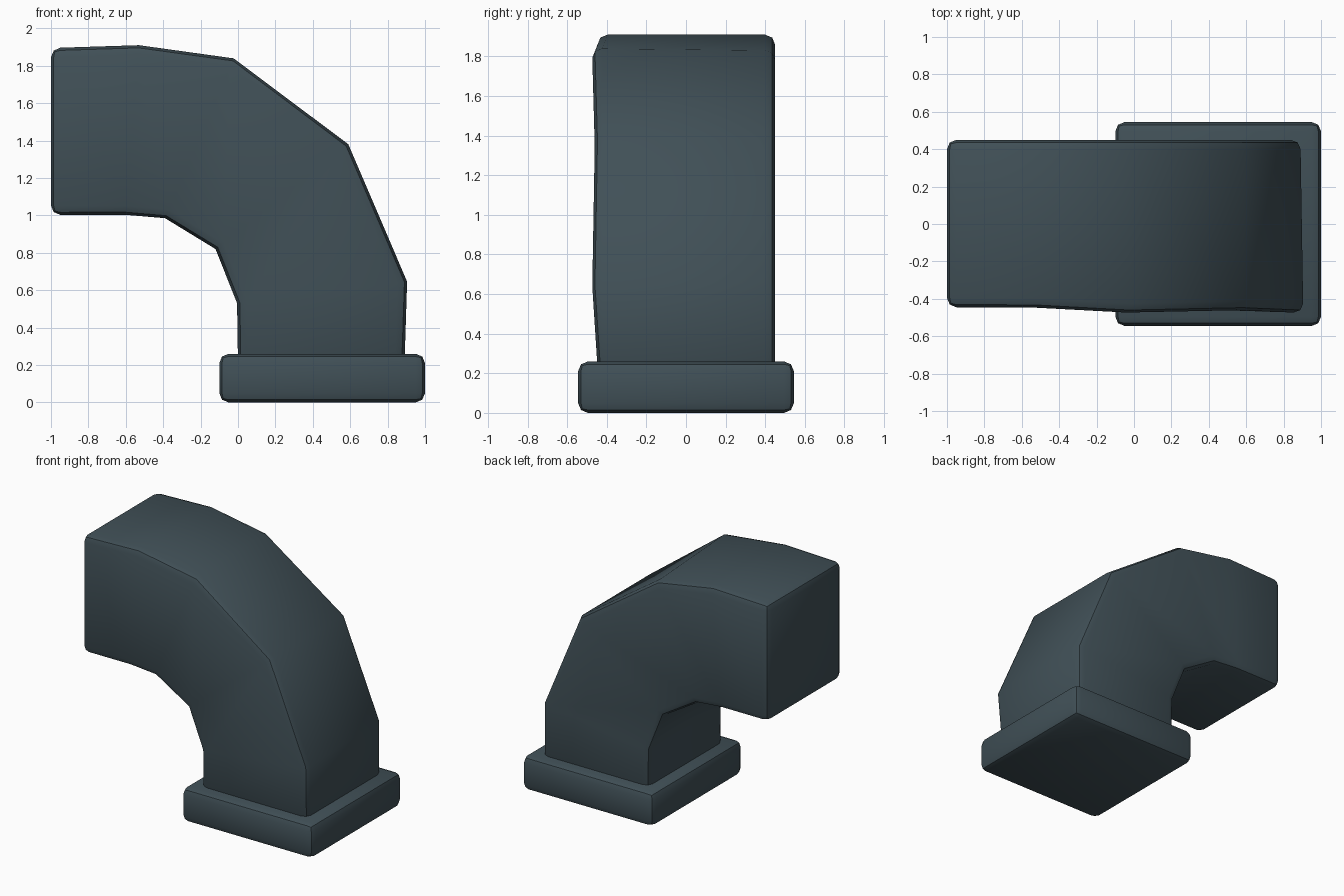
import bpy, bmesh

if "Cube" in bpy.data.objects:
    bpy.data.objects.remove(bpy.data.objects["Cube"])

slate = bpy.data.materials.new("dark slate")
slate.diffuse_color = (0.052, 0.08, 0.095, 1)
slate.use_nodes = True
slate.node_tree.nodes["Principled BSDF"].inputs["Base Color"].default_value = slate.diffuse_color


def loft(name, rings, bevel, segments):
    """Skin four-cornered rings, cap the ends and round the long edges."""
    bm = bmesh.new()
    loops = [[bm.verts.new(p) for p in ring] for ring in rings]
    for a, b in zip(loops, loops[1:]):
        for i in range(4):
            j = (i + 1) % 4
            bm.faces.new((a[i], a[j], b[j], b[i]))
    bm.faces.new(loops[0])
    bm.faces.new(loops[-1])
    bmesh.ops.recalc_face_normals(bm, faces=bm.faces[:])
    me = bpy.data.meshes.new(name)
    bm.to_mesh(me)
    bm.free()
    ob = bpy.data.objects.new(name, me)
    bpy.context.collection.objects.link(ob)
    me.materials.append(slate)
    mod = ob.modifiers.new("rounded edges", 'BEVEL')
    mod.width = bevel
    mod.segments = segments
    mod.limit_method = 'ANGLE'
    mod.angle_limit = 0.87
    bpy.ops.object.select_all(action='DESELECT')
    bpy.context.view_layer.objects.active = ob
    ob.select_set(True)
    bpy.ops.object.modifier_apply(modifier=mod.name)
    bpy.ops.object.shade_smooth_by_angle(angle=0.6)
    return ob


# Base flange
loft("base_flange",
     [[(-0.1, -0.545, z), (1, -0.545, z), (1, 0.545, z), (-0.1, 0.545, z)]
      for z in (0, 0.26)], 0.05, 2)

# Curved duct: outer front, outer back, inner (x, z), and outer front y
stations = [
    ((0.89, 0.2), (0.89, 0.2), (0.0, 0.2), -0.445),
    ((0.905, 0.645), (0.89, 0.66), (-0.005, 0.53), -0.475),
    ((0.59, 1.38), (0.59, 1.38), (-0.12, 0.82), -0.462),
    ((-0.02, 1.84), (-0.07, 1.83), (-0.39, 0.985), -0.475),
    ((-0.53, 1.91), (-0.53, 1.91), (-0.6, 1.003), -0.447),
    ((-1.0, 1.895), (-1.0, 1.895), (-1.0, 1.003), -0.445),
]
loft("elbow_duct",
     [[(f[0], y, f[1]), (b[0], 0.45, b[1]), (n[0], 0.45, n[1]), (n[0], -0.445, n[1])]
      for f, b, n, y in stations], 0.05, 2)
